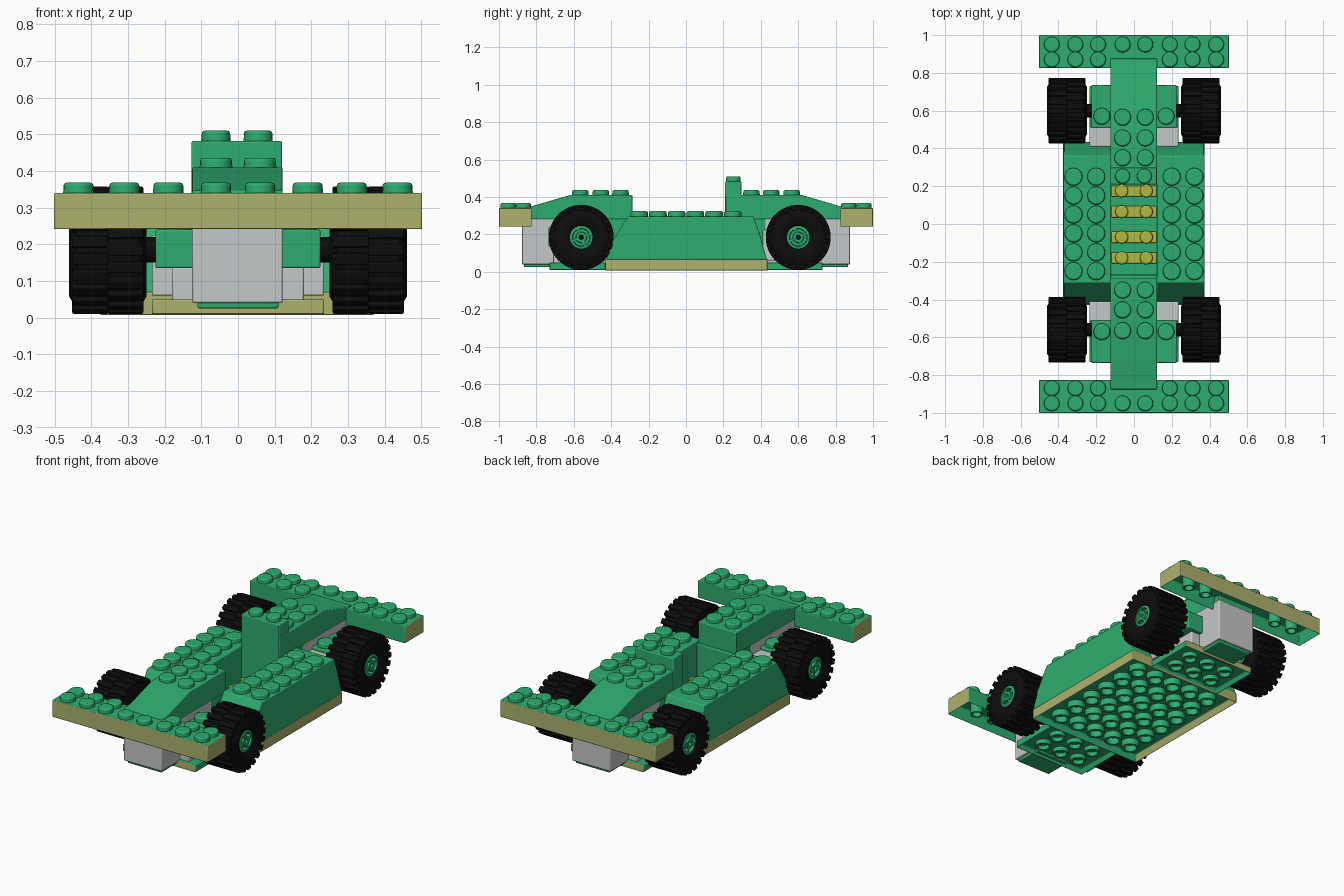
import bpy, bmesh, math
from mathutils import Matrix, Vector

if "Cube" in bpy.data.objects:
    bpy.data.objects.remove(bpy.data.objects["Cube"])


def material(name, rgb):
    m = bpy.data.materials.new(name)
    m.diffuse_color = (*rgb, 1)
    m.use_nodes = True
    m.node_tree.nodes["Principled BSDF"].inputs["Base Color"].default_value = m.diffuse_color
    return m


GREEN = material("green", (0.027, 0.42, 0.16))
KHAKI = material("khaki", (0.42, 0.44, 0.15))
GREY = material("light grey", (0.56, 0.58, 0.58))
BLACK = material("black", (0.004, 0.004, 0.004))
YELLOW = material("olive yellow", (0.45, 0.48, 0.05))


def finish(bm, name, mats, bevel=0.0, rule=None):
    bmesh.ops.recalc_face_normals(bm, faces=bm.faces)
    if rule:
        for f in bm.faces:
            f.material_index = int(rule(f.calc_center_median(), f.normal))
    me = bpy.data.meshes.new(name)
    bm.to_mesh(me)
    bm.free()
    ob = bpy.data.objects.new(name, me)
    bpy.context.collection.objects.link(ob)
    for m in mats:
        me.materials.append(m)
    if bevel:
        b = ob.modifiers.new("soft edges", 'BEVEL')
        b.width, b.segments, b.limit_method = bevel, 2, 'ANGLE'
    bpy.ops.object.select_all(action='DESELECT')
    ob.select_set(True)
    bpy.context.view_layer.objects.active = ob
    bpy.ops.object.shade_smooth_by_angle(angle=math.radians(35))
    return ob


def add_box(bm, x, y, z):
    size = [b - a for a, b in (x, y, z)]
    mid = [(a + b) / 2 for a, b in (x, y, z)]
    return bmesh.ops.create_cube(bm, size=1, matrix=Matrix.Translation(mid) @ Matrix.Diagonal((*size, 1)))


def box(name, x, y, z, mat, bevel=0.005):
    bm = bmesh.new()
    add_box(bm, x, y, z)
    return finish(bm, name, [mat], bevel)


def shell(name, x, y, z, rule, roof=0.025):
    """Plate that is open underneath."""
    bm = bmesh.new()
    add_box(bm, x, y, z)
    bm.normal_update()
    low = min(bm.faces, key=lambda f: f.normal.z)
    bmesh.ops.inset_individual(bm, faces=[low], thickness=0.02)
    for v in low.verts:
        v.co.z = z[1] - roof
    return finish(bm, name, [GREEN, KHAKI], 0.004, rule)


def prism(name, x, pts, mat, bevel=0.005):
    """Side profile of (y, z) points stretched along x."""
    bm = bmesh.new()
    f = bm.faces.new([bm.verts.new((x[0], *p)) for p in pts])
    new = bmesh.ops.extrude_face_region(bm, geom=[f])["geom"]
    bmesh.ops.translate(bm, vec=(x[1] - x[0], 0, 0),
                        verts=[g for g in new if isinstance(g, bmesh.types.BMVert)])
    return finish(bm, name, [mat], bevel)


def studs(name, places, z, r=0.045, h=0.034, mat=GREEN):
    bm = bmesh.new()
    for px, py in places:
        bmesh.ops.create_cone(bm, cap_ends=True, segments=20, radius1=r, radius2=r * 0.96,
                              depth=h, matrix=Matrix.Translation((px, py, z + h / 2 - 0.004)))
    return finish(bm, name, [mat], 0.007)


def lathe(name, pts, centre, mat, side=1, axis='X', segs=40):
    """Closed ring profile of (along, radius) points spun round an axis."""
    bm = bmesh.new()
    rings = []
    for i in range(segs):
        a = math.tau * i / segs
        c, s = math.cos(a), math.sin(a)
        rings.append([bm.verts.new(Vector(centre) + (Vector((side * t, r * c, r * s)) if axis == 'X'
                      else Vector((r * c, r * s, t)))) for t, r in pts])
    n = len(pts)
    for i in range(segs):
        p, q = rings[i], rings[(i + 1) % segs]
        for j in range(n):
            k = (j + 1) % n
            bm.faces.new((p[j], p[k], q[k], q[j]))
    return finish(bm, name, [mat])


def tubes(name, xs, ys, z0, z1, r):
    for i, px in enumerate(xs):
        for j, py in enumerate(ys):
            lathe(f"{name}_{i}_{j}", [(z0, r), (z1, r), (z1, r * 0.7), (z0, r * 0.7)],
                  (px, py, 0), GREEN, axis='Z', segs=16)


SX = (-0.435, -0.31, -0.19, -0.06, 0.06, 0.19, 0.31, 0.435)

# front and rear halves: wings, nose and tail, axle mounts, wheels
for end, s, axle in (("front", -1, -0.56), ("rear", 1, 0.60)):
    def span(a, b):
        return tuple(sorted((s * a, s * b)))

    # wing: khaki on its outward edges
    shell(end + "_wing", (-0.502, 0.502), span(0.825, 1.0), (0.24, 0.34),
          lambda c, n: abs(c.x) > 0.495 or abs(c.y) > 0.995)
    tubes(end + "_wing_tube", [-0.37, -0.25, 0.25, 0.37], [s * 0.912], 0.25, 0.325, 0.035)
    studs(end + "_wing_studs", [(x, s * 0.95) for x in SX] +
          [(x, s * 0.87) for x in SX if abs(x) > 0.1], 0.338, 0.042)

    # sloped cover with studs, grey block beneath
    inner = 0.285 if s < 0 else 0.21
    prism(end + "_cover", (-0.125, 0.122),
          [(s * y, z) for y, z in ((0.875, 0.28), (0.875, 0.347), (0.82, 0.352), (0.62, 0.41),
                                   (inner, 0.41), (inner, 0.28))], GREEN)
    studs(end + "_cover_studs", [(x, s * y) for x in (-0.06, 0.06) for y in (0.35, 0.455, 0.565)], 0.406)
    box(end + "_grey_block", (-0.125, 0.122), span(0.42, 0.878), (0.04, 0.285), GREY)
    box(end + "_block_foot", (-0.11, 0.11), span(0.70, 0.865), (0.025, 0.045), GREEN)
    box(end + "_cockpit_wall", (-0.124, 0.122), span(0.21 if s > 0 else 0.27, 0.43), (0.05, 0.285), GREEN)

    # axle mount
    box(end + "_axle_bracket", (-0.225, 0.225), span(0.51, 0.735), (0.135, 0.24), GREEN)
    studs(end + "_bracket_studs", [(x, s * 0.57) for x in (-0.17, 0.17)], 0.238)
    box(end + "_grey_crossbar", (-0.235, 0.235), span(0.41, 0.515), (0.06, 0.225), GREY)
    box(end + "_grey_support", (-0.18, 0.18), span(0.51, 0.71), (0.04, 0.138), GREY)
    shell(end + "_lower_plate", (-0.235, 0.235), span(0.43, 0.73), (0.008, 0.05),
          lambda c, n: abs(c.y) > 0.725, 0.015)
    tubes(end + "_lower_tube", (-0.125, 0, 0.125), (s * 0.51, s * 0.63), 0.01, 0.045, 0.045)
    lathe(end + "_axle", [(-0.3, 0.001), (-0.3, 0.035), (0.3, 0.035), (0.3, 0.001)],
          (0, axle, 0.185), BLACK, segs=16)

    # wheels
    for side, d in (("left", -1), ("right", 1)):
        c = (d * 0.355, axle, 0.184)
        tag = f"{end}_{side}"
        lathe(tag + "_tyre", [(-0.104, 0.06), (-0.106, 0.125), (-0.085, 0.16), (0.085, 0.16),
                              (0.106, 0.125), (0.104, 0.09), (0.085, 0.06)], c, BLACK, d)
        lathe(tag + "_hub", [(-0.096, 0.02), (-0.096, 0.062), (0.088, 0.062), (0.092, 0.048),
                             (0.07, 0.045), (0.07, 0.03), (0.092, 0.027), (0.092, 0.012),
                             (0.02, 0.012)], c, GREEN, d, segs=24)
        bm = bmesh.new()
        for i in range(4):
            rot = Matrix.Rotation(i * math.pi / 2 + 0.4, 4, 'X')
            bmesh.ops.create_cube(bm, size=1, matrix=Matrix.Translation(c) @ rot @
                                  Matrix.Translation((d * 0.08, 0, 0.038)) @ Matrix.Diagonal((0.02, 0.014, 0.025, 1)))
        finish(bm, tag + "_spokes", [GREEN])
        # staggered tread lugs
        bm = bmesh.new()
        for i in range(44):
            rot = Matrix.Rotation(i * math.tau / 44, 4, 'X')
            off = 0.048 if i % 2 else -0.048
            bmesh.ops.create_cube(bm, size=1, matrix=Matrix.Translation(c) @ rot @
                                  Matrix.Translation((off, 0, 0.159)) @ Matrix.Diagonal((0.098, 0.03, 0.029, 1)))
        finish(bm, tag + "_tread", [BLACK], 0.004)

# chassis plate: khaki edges, open underside with tubes
shell("chassis_plate", (-0.375, 0.37), (-0.43, 0.435), (0.005, 0.07),
      lambda c, n: abs(c.x) > 0.365 or abs(c.y) > 0.425)
tubes("chassis_tube", [0.125 * i for i in range(-2, 3)], [-0.33 + 0.132 * i for i in range(6)], 0.008, 0.05, 0.05)

# side pods with sloped ends
for side, d in (("left", -1), ("right", 1)):
    x = sorted((d * 0.122, d * 0.372))
    prism(side + "_pod", x, [(-0.425, 0.065), (-0.39, 0.17), (-0.31, 0.296), (0.36, 0.296),
                             (0.395, 0.2), (0.432, 0.065)], GREEN)
    studs(side + "_pod_studs", [(d * px, -0.25 + 0.1 * i) for px in (0.2, 0.32) for i in range(6)], 0.294, 0.048)

# cockpit floor strips
box("cockpit_floor", (-0.122, 0.122), (-0.27, 0.21), (0.06, 0.08), GREEN)
for i, y in enumerate((-0.18, -0.07, 0.065, 0.175)):
    box(f"cockpit_strip_{i}", (-0.12, 0.12), (y - 0.03, y + 0.03), (0.075, 0.1), YELLOW)
    studs(f"cockpit_studs_{i}", [(-0.065, y), (0.065, y)], 0.1, 0.035, mat=YELLOW)

# seat back tower
box("seat_back", (-0.127, 0.12), (0.208, 0.298), (0.07, 0.482), GREEN)
studs("seat_back_studs", [(-0.06, 0.253), (0.055, 0.253)], 0.48, 0.04)
